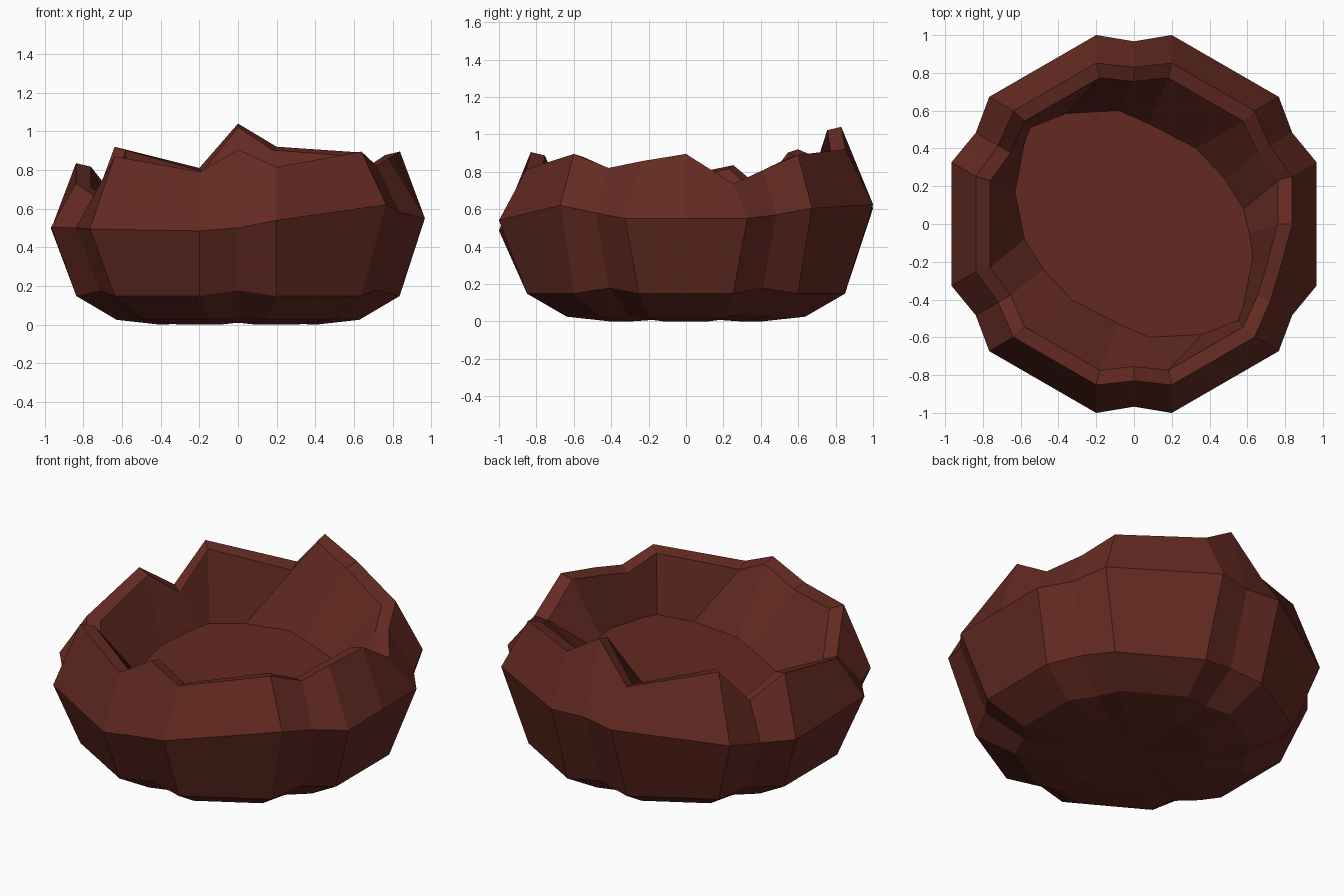
import bpy, bmesh, math

cube = bpy.data.objects.get("Cube")
if cube:
    bpy.data.objects.remove(cube, do_unlink=True)

mat = bpy.data.materials.new("dark_red_brown")
mat.use_nodes = True
colour = (0.128, 0.0235, 0.016, 1)
mat.diffuse_color = colour
mat.node_tree.nodes["Principled BSDF"].inputs["Base Color"].default_value = colour

# Six lobes, each with two ridges, divided by grooves: (groove angle, side)
columns = [(0, None)]
for lobe in range(6):
    columns += [(30 + 60 * lobe, side) for side in (-1, 0, 1)]

# Heights of the belly and of the broken rim, one per column
belly_z = [.55, .55, .57, .605, .625, .615, .605, .535, .50, .495,
           .505, .50, .495, .485, .50, .54, .62, .58, .55]
rim_z = [.895, .735, .81, .89, .92, 1.04, .81, .92, .70, .835,
         .73, .65, .87, .79, .905, .815, .895, .82, .857]
chipped_column = 18

# Twisted outline of the hollow's floor; the other half is the same, turned round
half_floor = [(.58, .08), (.48, .24), (.33, .4), (.08, .53), (-.08, .6),
              (-.36, .585), (-.55, .51), (-.58, .43), (-.63, .17)]
floor_points = [(.61, -.05)] + half_floor + [(-x, -y) for x, y in half_floor]

bm = bmesh.new()


def ring(ridge, groove, spread, heights, chip=1):
    """One loop; spread is the angle between a groove and its ridges."""
    verts = []
    for i, (angle, side) in enumerate(columns):
        if side is None:
            r = ridge * math.cos(math.radians(30 - spread))
        else:
            r = ridge if side else groove
            angle += side * spread
        if i == chipped_column:
            r *= chip
        a = math.radians(angle)
        verts.append(bm.verts.new((r * math.cos(a), r * math.sin(a), heights[i])))
    return verts


def lobed(ridge_z, groove_z):
    return [groove_z if side == 0 else ridge_z for angle, side in columns]


def cap(loop, z):
    centre = bm.verts.new((0, 0, z))
    for a, b in zip(loop, loop[1:] + loop[:1]):
        bm.faces.new((a, b, centre))


# Loops from the underside, up the outside, over the rim and down inside
loops = [
    ring(.42, .39, 13.2, lobed(0, .01)),
    ring(.655, .61, 13.2, lobed(.025, .035)),
    ring(.873, .825, 13.2, lobed(.148, .178)),
    ring(1.02, .967, 11.3, belly_z),
    ring(.875, .83, 13.2, rim_z, .925),
    ring(.795, .755, 13.2, [z - .018 for z in rim_z], .925),
    [bm.verts.new((x, y, .5 + .09 * x + .045 * y)) for x, y in floor_points],
]
for low, high in zip(loops, loops[1:]):
    for i in range(len(low)):
        j = (i + 1) % len(low)
        bm.faces.new((low[i], low[j], high[j], high[i]))
cap(loops[0], .02)
cap(loops[-1], .5)

bmesh.ops.recalc_face_normals(bm, faces=bm.faces)
mesh = bpy.data.meshes.new("broken_gourd_shell")
bm.to_mesh(mesh)
bm.free()
mesh.materials.append(mat)
shell = bpy.data.objects.new("broken_gourd_shell", mesh)
bpy.context.collection.objects.link(shell)
